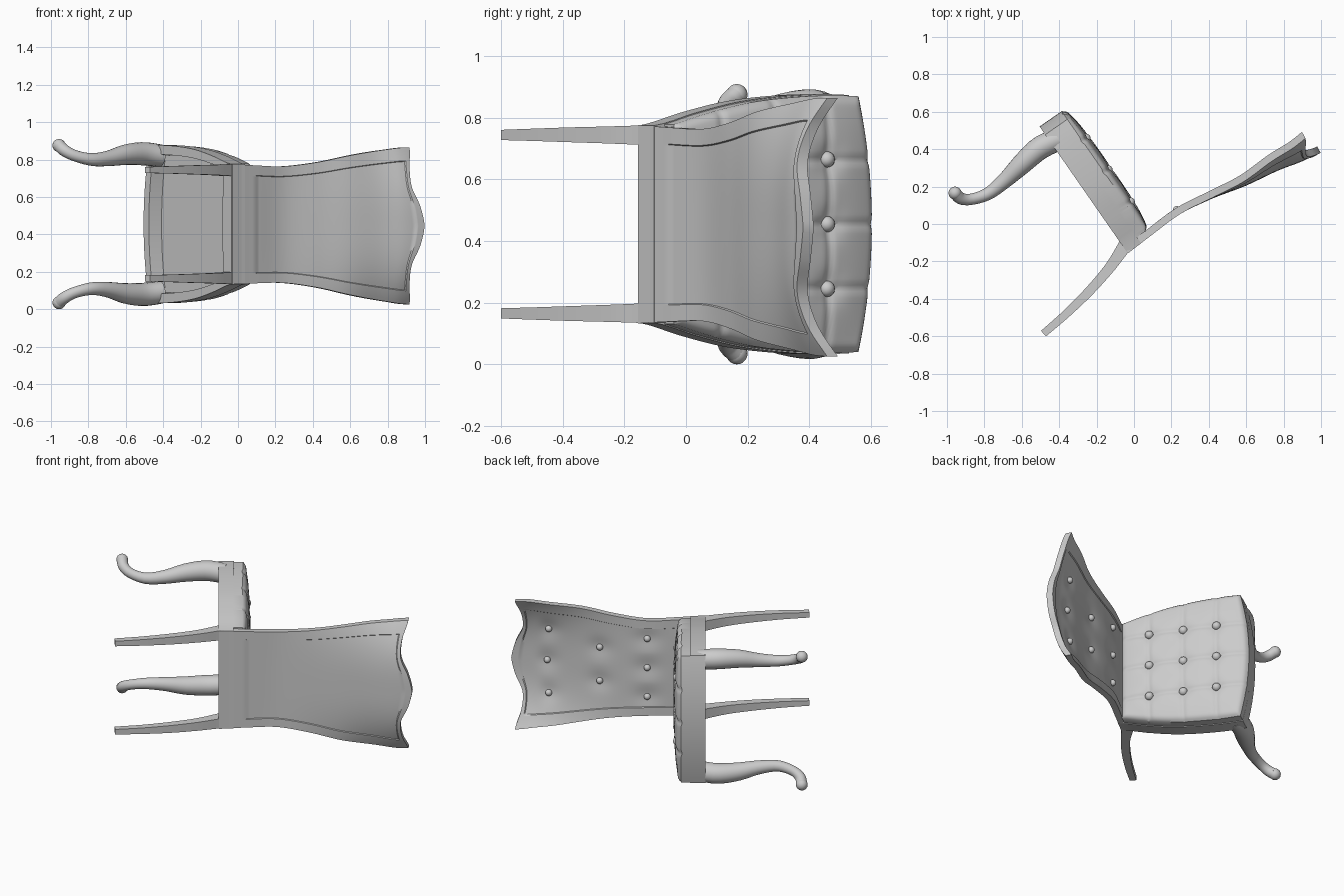
import bpy, bmesh, math
from mathutils import Vector

if "Cube" in bpy.data.objects:
    bpy.data.objects.remove(bpy.data.objects["Cube"])

grey = bpy.data.materials.new("plain_grey")
grey.use_nodes = True
grey.diffuse_color = (0.6, 0.6, 0.6, 1)
grey.node_tree.nodes["Principled BSDF"].inputs["Base Color"].default_value = (0.6, 0.6, 0.6, 1)

MID = 0.455                      # height of the chair's symmetry plane (it lies on its side)
FRONT, UP = Vector((-0.57, 0.82)), Vector((0.82, 0.57))
ORIGIN = Vector((-0.075, -0.085))


def seat_point(f, u, w):
    p = ORIGIN + FRONT * f + UP * u
    return Vector((p.x, p.y, MID + w))


def spline(rows, s):
    """Catmull-Rom through evenly spaced rows, s from 0 to 1."""
    n = len(rows) - 1
    i = min(int(s * n), n - 1)
    t = s * n - i
    a, b, c, d = (rows[min(max(k, 0), n)] for k in (i - 1, i, i + 1, i + 2))
    return [0.5 * (2 * q + (r - p) * t + (2 * p - 5 * q + 4 * r - v) * t ** 2
                   + (3 * q - p - 3 * r + v) * t ** 3) for p, q, r, v in zip(a, b, c, d)]


def steps(lo, hi, n, extra=()):
    return sorted({round(lo + (hi - lo) * i / n, 4) for i in range(n + 1)} | set(extra))


def finish(name, bm):
    bmesh.ops.recalc_face_normals(bm, faces=bm.faces)
    mesh = bpy.data.meshes.new(name)
    bm.to_mesh(mesh)
    bm.free()
    mesh.materials.append(grey)
    ob = bpy.data.objects.new(name, mesh)
    bpy.context.collection.objects.link(ob)
    bpy.ops.object.select_all(action='DESELECT')
    ob.select_set(True)
    bpy.context.view_layer.objects.active = ob
    bpy.ops.object.shade_smooth_by_angle(angle=math.radians(35))


def slab(name, top, bottom, aa, bb):
    """Closed solid between two surfaces over the same parameter grid."""
    bm = bmesh.new()
    na, nb = len(aa), len(bb)
    grids = [[[bm.verts.new(fn(a, b)) for b in bb] for a in aa] for fn in (top, bottom)]
    for g in grids:
        for i in range(na - 1):
            for j in range(nb - 1):
                bm.faces.new((g[i][j], g[i + 1][j], g[i + 1][j + 1], g[i][j + 1]))
    rim = [(i, 0) for i in range(na)] + [(na - 1, j) for j in range(1, nb)]
    rim += [(i, nb - 1) for i in range(na - 2, -1, -1)] + [(0, j) for j in range(nb - 2, 0, -1)]
    for (i, j), (k, m) in zip(rim, rim[1:] + rim[:1]):
        bm.faces.new((grids[0][i][j], grids[0][k][m], grids[1][k][m], grids[1][i][j]))
    finish(name, bm)


def ball(name, centre, r):
    bm = bmesh.new()
    bmesh.ops.create_uvsphere(bm, u_segments=16, v_segments=10, radius=r)
    bmesh.ops.translate(bm, verts=bm.verts, vec=centre)
    finish(name, bm)


# Seat plan: flared sides and a bowed front
SIDES = [(0.32,), (0.362,), (0.397,), (0.415,), (0.422,), (0.417,)]


def plan(a, b, rear=-0.08):
    f = rear + b * (0.744 - rear - 0.053 * a * a)
    return f, a * spline(SIDES, (f + 0.08) / 0.835)[0]


# Seat frame, hollow underneath
def frame_top(a, b):
    f, w = plan(a, b)
    return seat_point(f, 0.083, w)


def frame_bottom(a, b):
    f, w = plan(a, b)
    inside = abs(a) < 0.875 and 0.105 < b < 0.935
    return seat_point(f, 0.07 if inside else -0.007, w)


slab("seat_frame", frame_top, frame_bottom,
     steps(-1, 1, 24, (-0.88, -0.87, 0.87, 0.88)), steps(0, 1, 20, (0.1, 0.11, 0.93, 0.94)))

# Tufted seat cushion
ROWS, COLS = (0.135, 0.345, 0.55), (-0.21, 0, 0.21)


def cushion_height(f, w, a, b):
    c = 2 * b - 1
    edge = max(0, (max(abs(a), abs(c)) - 0.91) / 0.09)
    groove = max(math.exp(-(min(abs(v - k) for k in ks) / 0.014) ** 2)
                 for v, ks in ((f, ROWS), (w, COLS)))
    pit = math.exp(-(min(math.hypot(f - r, w - k) for r in ROWS for k in COLS) / 0.05) ** 2)
    return 0.155 + 0.028 * (1 - a ** 4) * (1 - c ** 4) - 0.018 * edge ** 3 - 0.007 * groove - 0.015 * pit


def cushion_top(a, b):
    f, w = plan(a, b, -0.04)
    return seat_point(f, cushion_height(f, w, a, b), w * 0.99)


def cushion_bottom(a, b):
    f, w = plan(a, b, -0.04)
    return seat_point(f, 0.081, w * 0.99)


slab("seat_cushion", cushion_top, cushion_bottom, steps(-1, 1, 80), steps(0, 1, 72))
for r in ROWS:
    for k in COLS:
        ball("seat_button", seat_point(r, 0.16, k), 0.026)

# Backrest: rear x, rear y, wing curl, half width from the seat up to the crest
BACK = [(-0.03, -0.155, 0, 0.322), (0.10, -0.055, 0, 0.315), (0.25, 0.055, 0, 0.312),
        (0.43, 0.135, 0.01, 0.335), (0.60, 0.20, 0.03, 0.37), (0.77, 0.28, 0.065, 0.398),
        (0.90, 0.33, 0.09, 0.415), (0.998, 0.38, 0.108, 0.42)]
TUFTS = [(0.28, -0.19), (0.28, 0), (0.28, 0.19), (0.49, -0.11), (0.49, 0.11),
         (0.74, -0.21), (0.74, 0), (0.74, 0.21)]


def back_point(t, s, depth):
    x, y, curl, half = spline(BACK, s)
    lo, hi = spline(BACK, max(s - 0.04, 0)), spline(BACK, min(s + 0.04, 1))
    along = Vector((hi[0] - lo[0], hi[1] - lo[1])).normalized()
    out = Vector((-along.y, along.x))
    # serpentine crest: hump in the middle, dips, then raised ears
    crest = spline([(0,), (-0.025,), (-0.07,), (-0.066,), (-0.035,)], abs(t))[0] * s ** 6
    p = Vector((x, y)) + out * (curl * abs(t) ** 2.8 + depth) + along * crest
    return Vector((p.x, p.y, MID - 0.01 * s + t * half))


def in_panel(t, s):
    return abs(t) < 0.825 and 0.145 < s < 0.925


def back_rear(t, s):
    return back_point(t, s, 0.005 if in_panel(t, s) else 0)


def padding(t, s):
    w = t * spline(BACK, s)[3]
    near = min(math.hypot((s - a) * 1.15, w - k) for a, k in TUFTS)
    return 0.034 - 0.011 * math.exp(-(near / 0.06) ** 2)


def back_front(t, s):
    return back_point(t, s, padding(t, s) if in_panel(t, s) else 0.039)


slab("backrest", back_front, back_rear,
     steps(-1, 1, 50, (-0.83, -0.82, 0.82, 0.83)), steps(0, 1, 50, (0.14, 0.15, 0.92, 0.93)))
for s, w in TUFTS:
    t = w / spline(BACK, s)[3]
    ball("back_button", back_point(t, s, padding(t, s) + 0.006), 0.02)

# Rear legs: x, y, thickness, inner and outer offset from the middle
REAR = [(-0.03, -0.085, 0.08, 0.255, 0.322), (-0.067, -0.143, 0.068, 0.258, 0.32),
        (-0.135, -0.24, 0.056, 0.262, 0.317), (-0.24, -0.36, 0.05, 0.266, 0.314),
        (-0.36, -0.478, 0.044, 0.27, 0.31), (-0.484, -0.586, 0.04, 0.273, 0.306)]
# Front legs: x, y, offset from the middle, radius
CABRIOLE = [(-0.41, 0.45, 0.365, 0.06), (-0.505, 0.405, 0.376, 0.062), (-0.6, 0.32, 0.371, 0.055),
            (-0.69, 0.233, 0.352, 0.042), (-0.78, 0.162, 0.345, 0.034),
            (-0.87, 0.132, 0.365, 0.03), (-0.925, 0.136, 0.392, 0.032), (-0.952, 0.16, 0.416, 0.033)]


def sweep(name, rings):
    bm = bmesh.new()
    loops = [[bm.verts.new(p) for p in ring] for ring in rings]
    n = len(loops[0])
    for lo, hi in zip(loops, loops[1:]):
        for i in range(n):
            bm.faces.new((lo[i], lo[(i + 1) % n], hi[(i + 1) % n], hi[i]))
    bm.faces.new(loops[0])
    bm.faces.new(loops[-1])
    finish(name, bm)


for side, label in ((1, "upper"), (-1, "lower")):
    square, rounded = [], []
    for i in range(25):
        s = i / 24
        x, y, thick, inner, outer = spline(REAR, s)
        lo, hi = spline(REAR, max(s - 0.03, 0)), spline(REAR, min(s + 0.03, 1))
        across = Vector((lo[1] - hi[1], hi[0] - lo[0], 0)).normalized() * thick / 2
        a, b = Vector((x, y, MID + side * inner)), Vector((x, y, MID + side * outer))
        square.append([a - across, a + across, b + across, b - across])

        x, y, w, r = spline(CABRIOLE, s)
        lo, hi = spline(CABRIOLE, max(s - 0.03, 0)), spline(CABRIOLE, min(s + 0.03, 1))
        along = (Vector(hi[:3]) - Vector(lo[:3])).normalized()
        e1 = along.cross(Vector((0, 0, 1))).normalized()
        e2 = along.cross(e1)
        ring = [Vector((x, y, w)) + r * (e1 * math.cos(k * math.tau / 20) + e2 * math.sin(k * math.tau / 20))
                for k in range(20)]
        rounded.append([Vector((p.x, p.y, MID + side * p.z)) for p in ring])
    sweep("rear_leg_" + label, square)
    sweep("front_leg_" + label, rounded)
    ball("front_foot_" + label, Vector((-0.957, 0.165, MID + side * 0.42)), 0.035)
